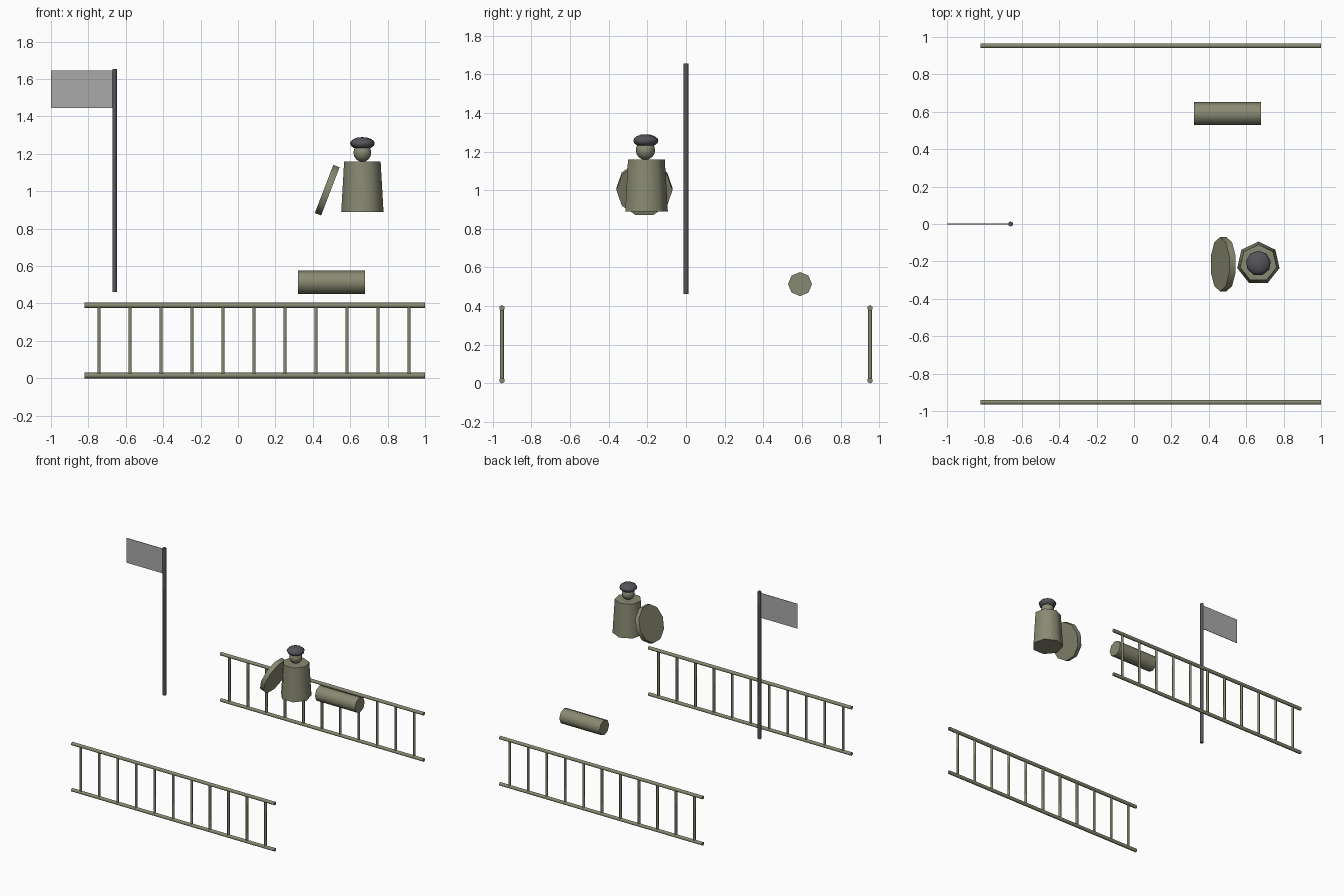
import bpy, math
from mathutils import Matrix, Vector

cube = bpy.data.objects.get("Cube")
if cube:
    bpy.data.objects.remove(cube, do_unlink=True)


def material(name, rgb, alpha=1.0):
    m = bpy.data.materials.new(name)
    m.use_nodes = True
    m.diffuse_color = (*rgb, alpha)
    node = m.node_tree.nodes["Principled BSDF"]
    node.inputs["Base Color"].default_value = (*rgb, 1)
    node.inputs["Alpha"].default_value = alpha
    return m


OLIVE = material("olive", (0.25, 0.25, 0.17))
DARK = material("dark grey", (0.09, 0.09, 0.10))
CLOTH = material("flag grey", (0.40, 0.40, 0.40))


def finish(name, mat):
    ob = bpy.context.object
    ob.name = name
    ob.data.materials.append(mat)
    bpy.ops.object.transform_apply(location=False, rotation=True, scale=True)
    bpy.ops.object.shade_smooth_by_angle(angle=math.radians(62))
    return ob


def rod(name, a, b, r1, r2, sides, mat, spin=0):
    """Tapered prism running from a to b."""
    a, b = Vector(a), Vector(b)
    turn = (b - a).to_track_quat('Z', 'Y').to_matrix() @ Matrix.Rotation(spin, 3, 'Z')
    bpy.ops.mesh.primitive_cone_add(vertices=sides, radius1=r1, radius2=r2,
                                    depth=(b - a).length, location=(a + b) / 2,
                                    rotation=turn.to_euler())
    return finish(name, mat)


def ball(name, centre, radius, squash, segments, rings, mat):
    bpy.ops.mesh.primitive_uv_sphere_add(segments=segments, ring_count=rings,
                                         radius=radius, location=centre)
    bpy.context.object.scale.z = squash
    return finish(name, mat)


# Side railings
for side, y in (("front", -0.953), ("back", 0.953)):
    for level, z in (("lower", 0.015), ("upper", 0.39)):
        rod(f"{side}_{level}_rail", (-0.82, y, z), (1, y, z), 0.015, 0.015, 6, OLIVE)
    for i in range(11):
        x = -0.743 + i * 0.1657
        rod(f"{side}_rung_{i + 1}", (x, y, 0.015), (x, y, 0.39), 0.01, 0.01, 6, OLIVE)

# Flag and pole
rod("flag_pole", (-0.66, 0, 0.462), (-0.66, 0, 1.655), 0.014, 0.014, 6, DARK)
bpy.ops.mesh.primitive_cube_add(size=1, location=(-0.833, 0, 1.545))
bpy.context.object.scale = (0.334, 0.004, 0.2)
finish("flag", CLOTH)

# Figure with a cap
X, Y = 0.665, -0.21
rod("body", (X, Y, 0.89), (X, Y, 1.16), 0.116, 0.1, 7, OLIVE, math.pi)
ball("head", (X, Y, 1.207), 0.05, 1, 10, 8, OLIVE)
ball("cap", (X, Y, 1.256), 0.067, 0.5, 9, 8, DARK)

# Shield leaning at the figure's side
centre = Vector((0.477, -0.215, 1.006))
tilt = math.radians(21)
axis = Vector((math.cos(tilt), 0, -math.sin(tilt))) * 0.018
rod("shield", centre - axis, centre + axis, 0.145, 0.145, 10, OLIVE, math.pi / 2)

# Loose barrel
rod("barrel", (0.32, 0.59, 0.514), (0.68, 0.59, 0.514), 0.062, 0.062, 8, OLIVE)
